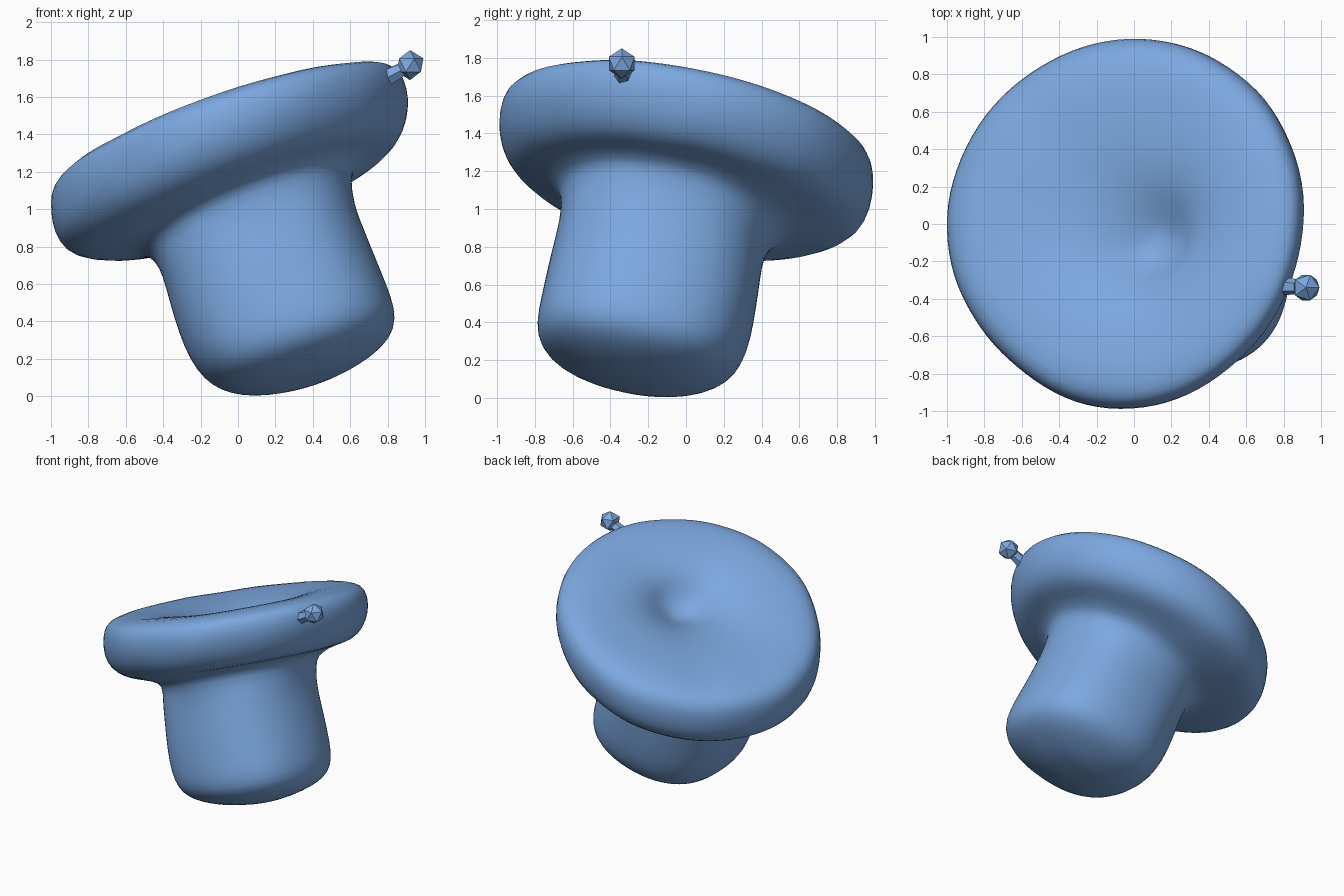
import bpy, bmesh, math
from mathutils import Vector, noise

old = bpy.data.objects.get("Cube")
if old:
    bpy.data.objects.remove(old, do_unlink=True)

blue = bpy.data.materials.new("soft blue")
blue.use_nodes = True
COLOUR = (0.2, 0.39, 0.74, 1)
blue.diffuse_color = COLOUR
blue.node_tree.nodes["Principled BSDF"].inputs["Base Color"].default_value = COLOUR

# Leaning frame shared by the stem and the cap
AXIS = Vector((-0.31, 0.18, 1)).normalized()
TILT = Vector((0, 0, 1)).rotation_difference(AXIS)
CENTRE = Vector((-0.045, 0, 1.29))
LOW_SIDE = Vector((-0.865, 0.5, 0))
SEGMENTS = 48

# Rows hold radius, height along the axis, shift towards the low side
STEM = [
    (0.10, -1.30, -0.05), (0.22, -1.29, -0.05), (0.35, -1.255, -0.05),
    (0.455, -1.21, -0.06), (0.53, -1.15, -0.06), (0.57, -1.06, -0.05),
    (0.58, -0.92, -0.03), (0.575, -0.75, -0.02), (0.565, -0.58, -0.015),
    (0.56, -0.46, -0.01),
]
UNDERSIDE = [
    (0.58, -0.385, 0), (0.64, -0.345, 0.02), (0.75, -0.315, 0.04),
]
RIM = [
    (0.88, -0.265, 0.05), (0.97, -0.195, 0.05), (1.01, -0.09, 0.03),
    (1.015, 0, 0.01), (1.0, 0.09, 0),
]
TOP = [
    (0.945, 0.15, 0), (0.85, 0.175, 0), (0.70, 0.172, 0),
    (0.54, 0.155, -0.03), (0.39, 0.12, -0.08), (0.27, 0.07, -0.13),
    (0.18, 0.01, -0.17), (0.10, -0.04, -0.18), (0.04, -0.06, -0.18),
]
# Each section: rows, raise on the high side, sideways offset, squareness, dent
SECTIONS = [
    (STEM, 0, Vector((0.005, -0.045, 0)), 0.025, 0),
    (UNDERSIDE, 0.15, Vector((0.01, -0.03, 0)), 0, 0.03),
    (RIM, 0.085, Vector((0.015, -0.015, 0)), 0, 0.06),
    (TOP, 0.06, Vector((0.015, -0.015, 0)), 0, 0.05),
]


def ring_point(row, section, angle):
    radius, height, shift = row
    _, lift, offset, square, dent = section
    around = Vector((math.cos(angle), math.sin(angle), 0))
    # slightly square stem, flattened front right edge of the cap
    dent_facing = max(0, around.dot(Vector((-0.7, -0.7, 0))))
    radius *= 1 - square * math.cos(4 * angle) - dent * dent_facing ** 6
    p = around * radius + LOW_SIDE * shift + offset
    highness = (1 - around.dot(LOW_SIDE) * min(1, radius)) / 2
    p.z = height + lift * highness ** 1.5
    # gentle hand-shaped unevenness
    p += noise.noise_vector(p * 3) * 0.008
    return CENTRE + TILT @ p


def finish(name, bm):
    bmesh.ops.recalc_face_normals(bm, faces=bm.faces)
    mesh = bpy.data.meshes.new(name)
    bm.to_mesh(mesh)
    bm.free()
    mesh.materials.append(blue)
    obj = bpy.data.objects.new(name, mesh)
    bpy.context.collection.objects.link(obj)
    return obj


# Stem and cap as one flowing skin
bm = bmesh.new()
rings = [[bm.verts.new(ring_point(row, section, math.tau * i / SEGMENTS))
          for i in range(SEGMENTS)] for section in SECTIONS for row in section[0]]
for lower, upper in zip(rings, rings[1:]):
    for i in range(SEGMENTS):
        j = (i + 1) % SEGMENTS
        bm.faces.new((lower[i], lower[j], upper[j], upper[i]))
bm.faces.new(rings[0][::-1])
bm.faces.new(rings[-1])
# rest on the ground
lowest = min(v.co.z for v in bm.verts)
bmesh.ops.translate(bm, verts=bm.verts, vec=(0, 0, -lowest))
body = finish("stem_and_cap", bm)
for face in body.data.polygons:
    face.use_smooth = True
subdivision = body.modifiers.new("rounding", 'SUBSURF')
subdivision.levels = subdivision.render_levels = 1

# Faceted knob on the high edge of the cap
knob_centre = Vector((0.92, -0.34, 1.77))
bm = bmesh.new()
bmesh.ops.create_icosphere(bm, subdivisions=1, radius=0.08)
bmesh.ops.translate(bm, verts=bm.verts, vec=knob_centre)
finish("rim_knob", bm)

# Short tapered neck joining the knob to the rim
root = Vector((0.79, -0.33, 1.7))
reach = knob_centre - root
bm = bmesh.new()
bmesh.ops.create_cone(bm, cap_ends=True, segments=6, radius1=0.05, radius2=0.035,
                      depth=reach.length)
turn = Vector((0, 0, 1)).rotation_difference(reach)
for v in bm.verts:
    v.co = turn @ v.co + (root + knob_centre) / 2
finish("knob_neck", bm)
